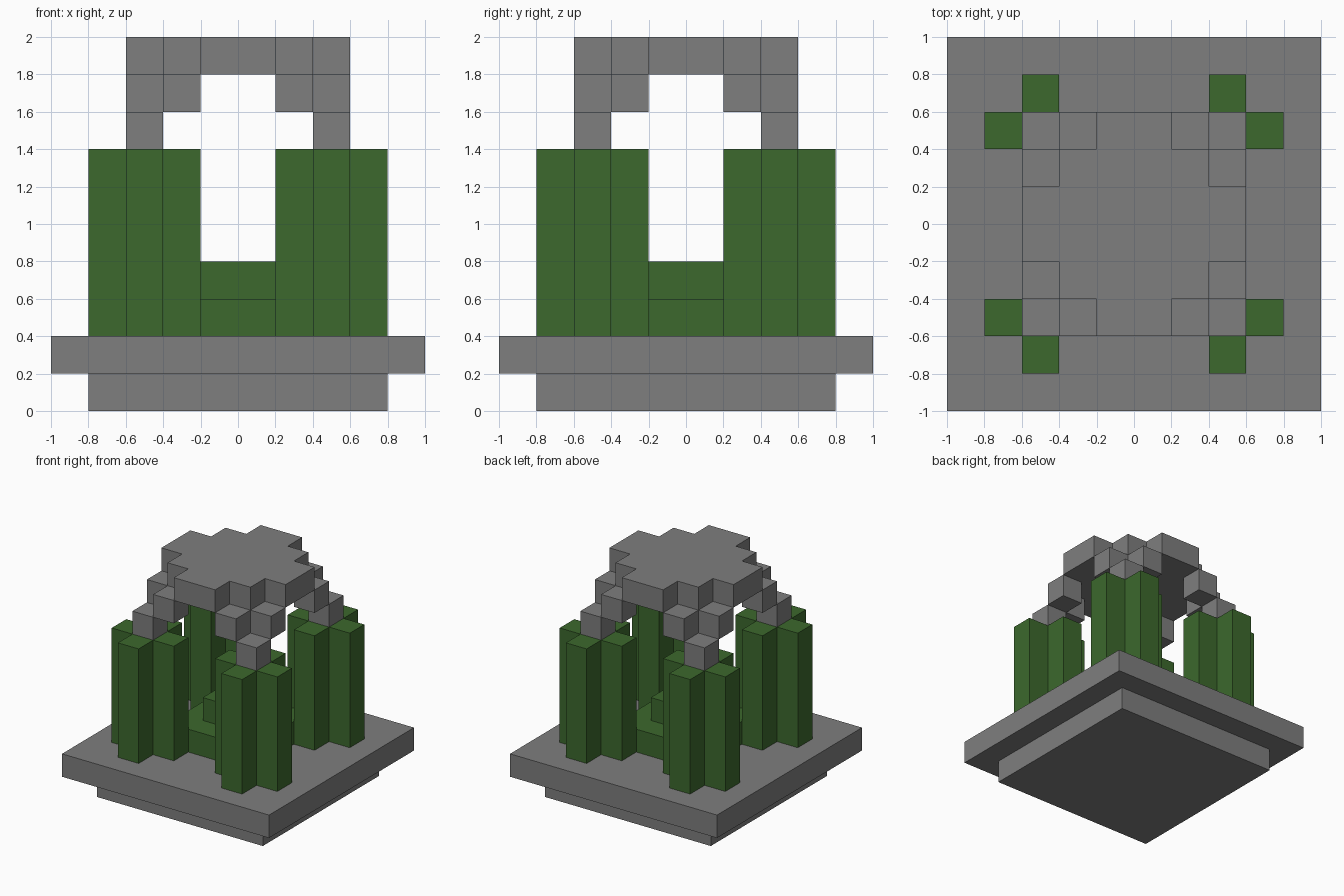
import bpy
import bmesh

cube = bpy.data.objects.get("Cube")
if cube:
    bpy.data.objects.remove(cube, do_unlink=True)

U = 0.2  # block size


def make_material(name, rgb):
    mat = bpy.data.materials.new(name)
    mat.use_nodes = True
    mat.diffuse_color = (*rgb, 1)
    mat.node_tree.nodes["Principled BSDF"].inputs["Base Color"].default_value = (*rgb, 1)
    return mat


STONE = make_material("stone grey", (0.21, 0.21, 0.21))
GREEN = make_material("leaf green", (0.045, 0.14, 0.026))


def prism(name, outline, z0, z1, mat, center=(0, 0)):
    """Extrude a flat outline between two heights (all in blocks)."""
    bm = bmesh.new()
    verts = [bm.verts.new(((x + center[0]) * U, (y + center[1]) * U, z0 * U))
             for x, y in outline]
    base = bm.faces.new(verts)
    ext = bmesh.ops.extrude_face_region(bm, geom=[base], use_keep_orig=True)
    tops = [v for v in ext["geom"] if isinstance(v, bmesh.types.BMVert)]
    bmesh.ops.translate(bm, verts=tops, vec=(0, 0, (z1 - z0) * U))
    bmesh.ops.recalc_face_normals(bm, faces=bm.faces)
    mesh = bpy.data.meshes.new(name)
    bm.to_mesh(mesh)
    bm.free()
    mesh.materials.append(mat)
    obj = bpy.data.objects.new(name, mesh)
    bpy.context.collection.objects.link(obj)
    return obj


def four_fold(quarter):
    """Repeat a quarter outline by turning it around the centre."""
    points = []
    for _ in range(4):
        points += quarter
        quarter = [(-y, x) for x, y in quarter]
    return points


def square(half):
    return four_fold([(half, half)])


# Stepped base
prism("base_foot", square(4), 0, 1, STONE)
prism("base_slab", square(5), 1, 2, STONE)

# Low centre plinth
prism("plinth_slab", square(2), 2, 3, GREEN)
prism("plinth_block", square(1), 3, 4, GREEN)

# Corner pillars with a cross section shaped like a plus, and roof steps
PLUS = four_fold([(1.5, 0.5), (0.5, 0.5), (0.5, 1.5)])
for depth, sy in (("front", -1), ("back", 1)):
    for side, sx in (("right", -1), ("left", 1)):
        tag = f"{depth}_{side}"
        corner = (2.5 * sx, 2.5 * sy)
        prism(f"pillar_{tag}", PLUS, 2, 7, GREEN, corner)
        prism(f"roof_foot_{tag}", square(0.5), 7, 8, STONE, corner)
        prism(f"roof_step_x_{tag}", square(0.5), 8, 9, STONE, (1.5 * sx, 2.5 * sy))
        prism(f"roof_step_y_{tag}", square(0.5), 8, 9, STONE, (2.5 * sx, 1.5 * sy))

# Roof plate with stepped corners
prism("roof_plate", four_fold([(3, -1), (3, 1), (2, 1), (2, 2), (1, 2)]), 9, 10, STONE)
